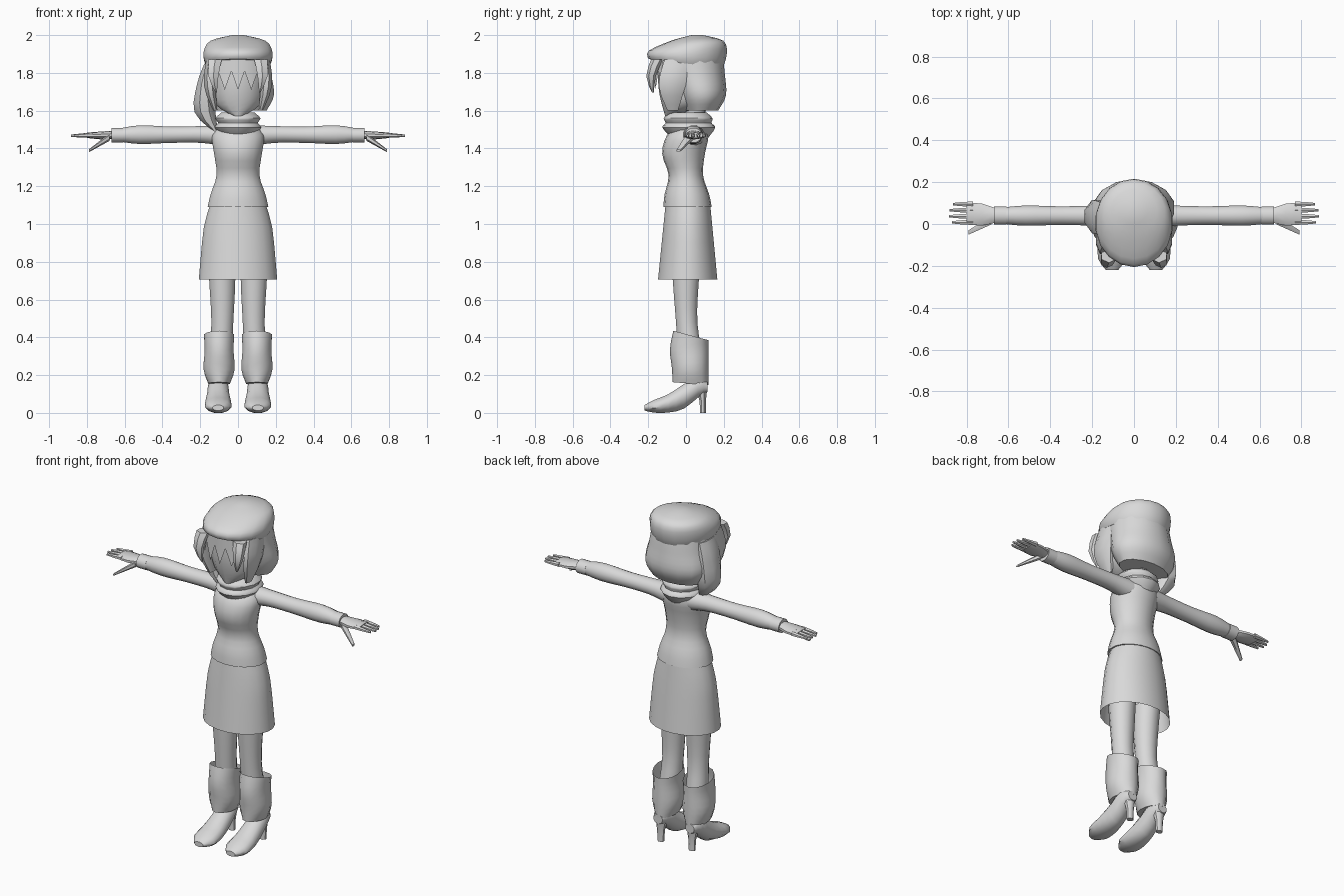
import bpy
import bmesh
import math

default_cube = bpy.data.objects.get("Cube")
if default_cube:
    bpy.data.objects.remove(default_cube, do_unlink=True)

grey = bpy.data.materials.new("light grey")
grey.use_nodes = True
colour = (.7, .7, .7, 1)
grey.diffuse_color = colour
grey.node_tree.nodes["Principled BSDF"].inputs["Base Color"].default_value = colour

parts = []


def finish(name, bm, mirrored=False):
    """Turn a bmesh into a named object, optionally mirrored to the other side."""
    bmesh.ops.recalc_face_normals(bm, faces=bm.faces)
    mesh = bpy.data.meshes.new(name)
    bm.to_mesh(mesh)
    bm.free()
    mesh.materials.append(grey)
    part = bpy.data.objects.new(name, mesh)
    bpy.context.collection.objects.link(part)
    if mirrored:
        part.modifiers.new("Mirror", "MIRROR").use_mirror_merge = False
    parts.append(part)


def blend(keys, t):
    """Follow a smooth curve through evenly spaced key values."""
    last = len(keys) - 1
    if last == 0:
        return keys[0]
    index = min(int(t * last), last - 1)
    f = t * last - index
    start, end = keys[index], keys[index + 1]
    slope_in = (end - keys[max(index - 1, 0)]) / 2
    slope_out = (keys[min(index + 2, last)] - start) / 2
    ease = f * f * (3 - 2 * f)
    bend = f * (1 - f) * (slope_in * (1 - f) - slope_out * f)
    return start + (end - start) * ease + bend


def loft(name, along, half, low, high, across=(0,), tilt=(0,), axis="z",
         sides=14, steps=12, open_end=False, mirrored=False):
    """Skin oval rings whose size and place follow the key values."""
    bm = bmesh.new()
    rings = []
    for step in range(steps + 1):
        t = step / steps
        position, middle, radius, bottom, top, slope = (
            blend(keys, t) for keys in (along, across, half, low, high, tilt))
        ring = []
        for i in range(sides):
            angle = math.tau * (i + .5) / sides
            swing = (top - bottom) / 2 * math.sin(angle)
            u = middle + radius * math.cos(angle)
            v = (bottom + top) / 2 + swing
            w = position + slope * swing
            place = {"x": (w, u, v), "y": (u, w, v), "z": (u, v, w)}[axis]
            ring.append(bm.verts.new(place))
        rings.append(ring)
    for lower, upper in zip(rings, rings[1:]):
        for i in range(sides):
            j = (i + 1) % sides
            bm.faces.new((lower[i], lower[j], upper[j], upper[i]))
    bm.faces.new(rings[0])
    if not open_end:
        bm.faces.new(rings[-1])
    finish(name, bm, mirrored)


# Head and neck
loft("neck", along=(1.48, 1.66), half=(.06, .05), low=(-.02,), high=(.1,), steps=2)
loft("face", along=(1.57, 1.87), half=(.025, .12, .145, .15, .15),
     low=(-.11, -.145, -.15), high=(-.06, .1, .13, .14, .14))

# Bobbed hair with separate locks
loft("back_hair", along=(1.6, 1.88), half=(.155, .195, .18, .17),
     low=(-.01, -.05, -.1, -.13), high=(.17, .212, .205, .195))
loft("side_hair", along=(1.6, 1.87), across=(.12, .15, .145), half=(.012, .033, .025),
     low=(-.1, -.15, -.12), high=(-.04, .05), sides=8, steps=6, mirrored=True)
loft("temple_lock", along=(1.695, 1.87), across=(.115, .13, .12), half=(.004, .03, .04),
     low=(-.18, -.21, -.185), high=(-.17, -.16, -.12), sides=6, steps=4, mirrored=True)
loft("shoulder_lock", along=(1.485, 1.85), across=(-.115, -.175, -.175, -.15),
     half=(.01, .06, .045, .03), low=(-.01, -.05, -.05), high=(.03, .11, .12, .11),
     sides=8, steps=9)

# Jagged fringe following the forehead
bm = bmesh.new()
columns = []
for i in range(9):
    x = (i / 8 - .5) * .28
    tip = 1.81 if i % 2 else 1.71
    y = -.172 * math.sqrt(1 - (x / .2) ** 2)
    columns.append([bm.verts.new((x, y, z)) for z in (tip, 1.88)])
for left, right in zip(columns, columns[1:]):
    bm.faces.new((left[0], right[0], right[1], left[1]))
finish("fringe", bm)

# Soft cap, higher at the front rim and swollen at the back
loft("cap", along=(1.86, 1.85, 1.91, 1.97, 2), half=(.14, .174, .185, .148, .03),
     low=(-.15, -.197, -.195, -.08, .03), high=(.17, .192, .216, .198, .09),
     tilt=(-.1, -.12, -.04, 0, 0), sides=18)

# Rolled collar
loft("collar", along=(1.46, 1.51, 1.535, 1.56, 1.59),
     half=(.08, .125, .108, .122, .09), low=(-.08, -.125, -.108, -.118, -.09),
     high=(.12, .155, .135, .14, .11))

# Sweater body with a flared hem, and sleeves
loft("sweater", along=(1.09, 1.54), half=(.163, .147, .115, .128, .138, .08),
     low=(-.12, -.113, -.092, -.126, -.1, -.02),
     high=(.136, .122, .09, .1, .12, .1), sides=18, steps=15)
loft("sleeve", along=(.08, .63), across=(.04,), half=(.06, .05, .046, .05, .04),
     low=(1.41, 1.428, 1.428, 1.422, 1.435), high=(1.525, 1.52, 1.517, 1.524, 1.507),
     axis="x", sides=12, mirrored=True)
loft("cuff", along=(.61, .67), across=(.04,), half=(.045,), low=(1.43,), high=(1.51,),
     axis="x", sides=12, steps=1, mirrored=True)

# Hands
loft("palm", along=(.65, .8), across=(.04, .05), half=(.03, .055, .053),
     low=(1.45, 1.448, 1.456), high=(1.495, 1.484), axis="x", sides=10, steps=4,
     mirrored=True)
for order, finger in enumerate(("index", "middle", "ring", "little")):
    tip = .89 - .015 * abs(order - 1.4)
    loft(finger + "_finger", along=(.77, tip), across=(.008 + .029 * order,),
         half=(.014, .012, .006), low=(1.457, 1.46), high=(1.485, 1.474),
         axis="x", sides=6, steps=4, mirrored=True)
loft("thumb", along=(.68, .79), across=(.02, -.04), half=(.025, .012),
     low=(1.44, 1.38), high=(1.48, 1.395), axis="x", sides=6, steps=3, mirrored=True)

# Open skirt
loft("skirt", along=(1.1, .705), half=(.15, .183, .2, .21), low=(-.11, -.15),
     high=(.13, .168), sides=20, steps=6, open_end=True)

# Legs and slouching leg warmers
loft("leg", along=(.8, .16), across=(.085, .083, .1), half=(.075, .07, .06, .06, .04),
     low=(-.08, -.07, -.055, -.04, -.02), high=(.08, .068, .062, .09, .09),
     sides=12, mirrored=True)
loft("leg_warmer", along=(.155, .41), across=(.1,), half=(.058, .084, .078, .082),
     low=(-.072, -.074, -.085, -.067), high=(.118,), tilt=(-.08, 0, 0, -.27),
     sides=14, steps=9, open_end=True, mirrored=True)

# Heeled boots
loft("boot", along=(-.22, .115), across=(.105,), half=(.03, .068, .07, .06, .053, .03),
     low=(.012, 0, 0, .02, .08, .11), high=(.042, .07, .1, .155, .2, .165),
     axis="y", sides=12, steps=10, mirrored=True)
loft("boot_heel", along=(0, .13), across=(.103,), half=(.02, .023, .037),
     low=(.072, .07, .045), high=(.106, .107, .116), sides=8, steps=4, mirrored=True)

# Smooth shading with crisp folds
bpy.ops.object.select_all(action="DESELECT")
for part in parts:
    part.select_set(True)
bpy.context.view_layer.objects.active = parts[0]
bpy.ops.object.shade_smooth_by_angle(angle=math.radians(45))
